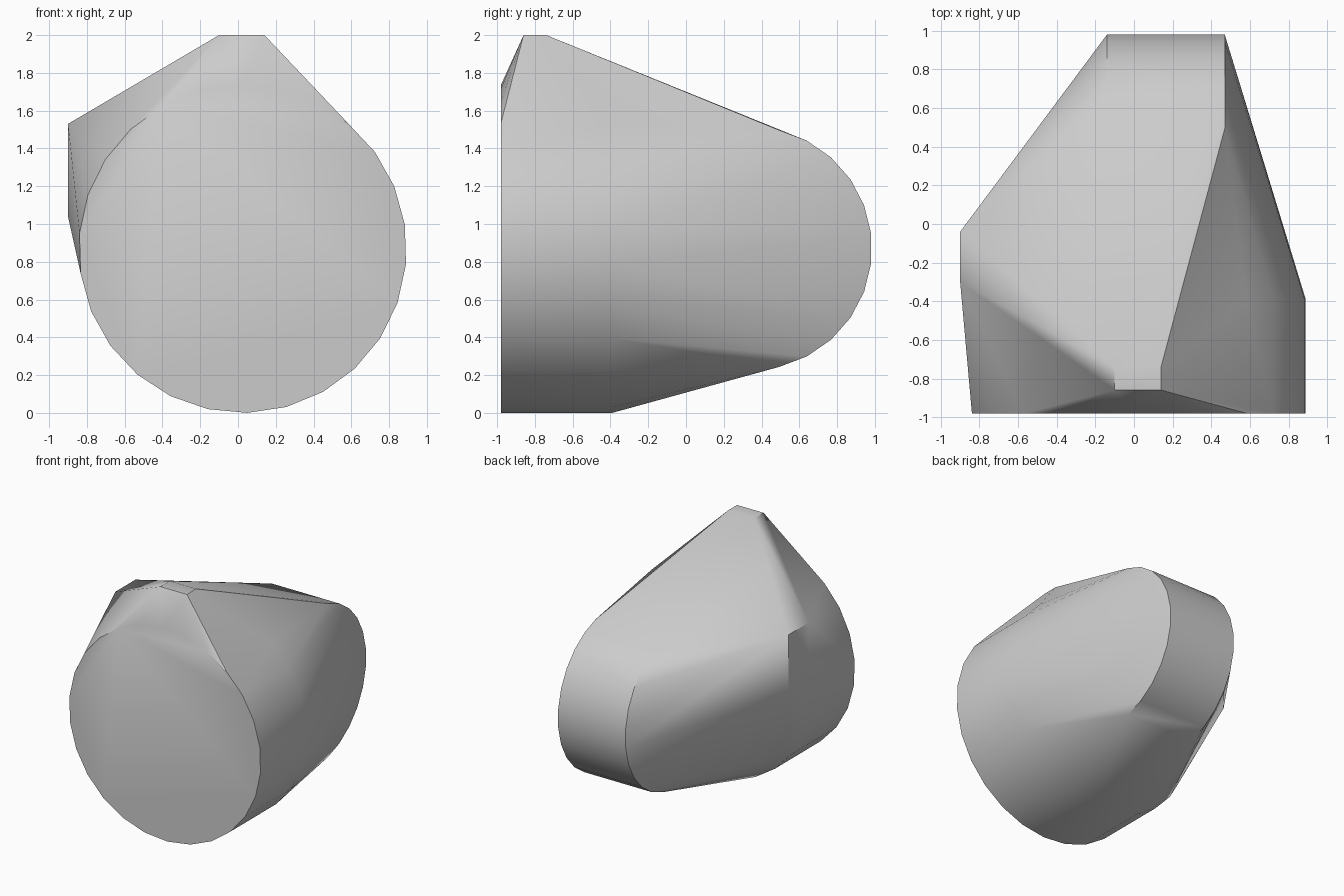
import bpy
import bmesh
from math import radians
from mathutils import Matrix

cube = bpy.data.objects.get("Cube")
if cube:
    bpy.data.objects.remove(cube, do_unlink=True)

SIDES = 26
bm = bmesh.new()


def ring(radius, centre, axis, phase):
    """Add a circle of points facing along the given axis."""
    matrix = (Matrix.Translation(centre) @ Matrix.Rotation(radians(90), 4, axis)
              @ Matrix.Rotation(radians(phase), 4, 'Z'))
    bmesh.ops.create_circle(bm, segments=SIDES, radius=radius, matrix=matrix)


def block(low, high):
    """Add the corners of a box."""
    size = [b - a for a, b in zip(low, high)]
    middle = [(a + b) / 2 for a, b in zip(low, high)]
    bmesh.ops.create_cube(bm, size=1, matrix=Matrix.Translation(middle)
                          @ Matrix.Diagonal((*size, 1)))


# Large front drum
for y in (-0.98, -0.39):
    ring(0.868, (0.025, y, 0.868), 'X', 1.6)

# Smaller rear drum lying crosswise
for x in (-0.14, 0.47):
    ring(0.645, (x, 0.34, 0.87), 'Y', 90)

# Top peak and side bump
block((-0.10, -0.86, 1.85), (0.14, -0.74, 2.0))
block((-0.90, -0.30, 1.04), (-0.80, -0.04, 1.53))

# Wrap everything in one convex skin
bmesh.ops.delete(bm, geom=bm.edges[:], context='EDGES_FACES')
hull = bmesh.ops.convex_hull(bm, input=bm.verts[:])
spare = {v for key in ("geom_interior", "geom_unused") for v in hull[key]
         if isinstance(v, bmesh.types.BMVert)}
bmesh.ops.delete(bm, geom=list(spare), context='VERTS')
bmesh.ops.delete(bm, geom=[v for v in bm.verts if not v.link_faces], context='VERTS')
bmesh.ops.dissolve_limit(bm, angle_limit=radians(0.5), verts=bm.verts[:], edges=bm.edges[:])
bmesh.ops.recalc_face_normals(bm, faces=bm.faces[:])

mesh = bpy.data.meshes.new("hull_body")
bm.to_mesh(mesh)
bm.free()
body = bpy.data.objects.new("hull_body", mesh)
bpy.context.collection.objects.link(body)

# Plain grey
grey = bpy.data.materials.new("light_grey")
grey.use_nodes = True
colour = (0.6, 0.6, 0.6, 1)
grey.diffuse_color = colour
grey.node_tree.nodes["Principled BSDF"].inputs["Base Color"].default_value = colour
mesh.materials.append(grey)

bpy.ops.object.select_all(action='DESELECT')
body.select_set(True)
bpy.context.view_layer.objects.active = body
bpy.ops.object.shade_smooth_by_angle(angle=radians(30))
